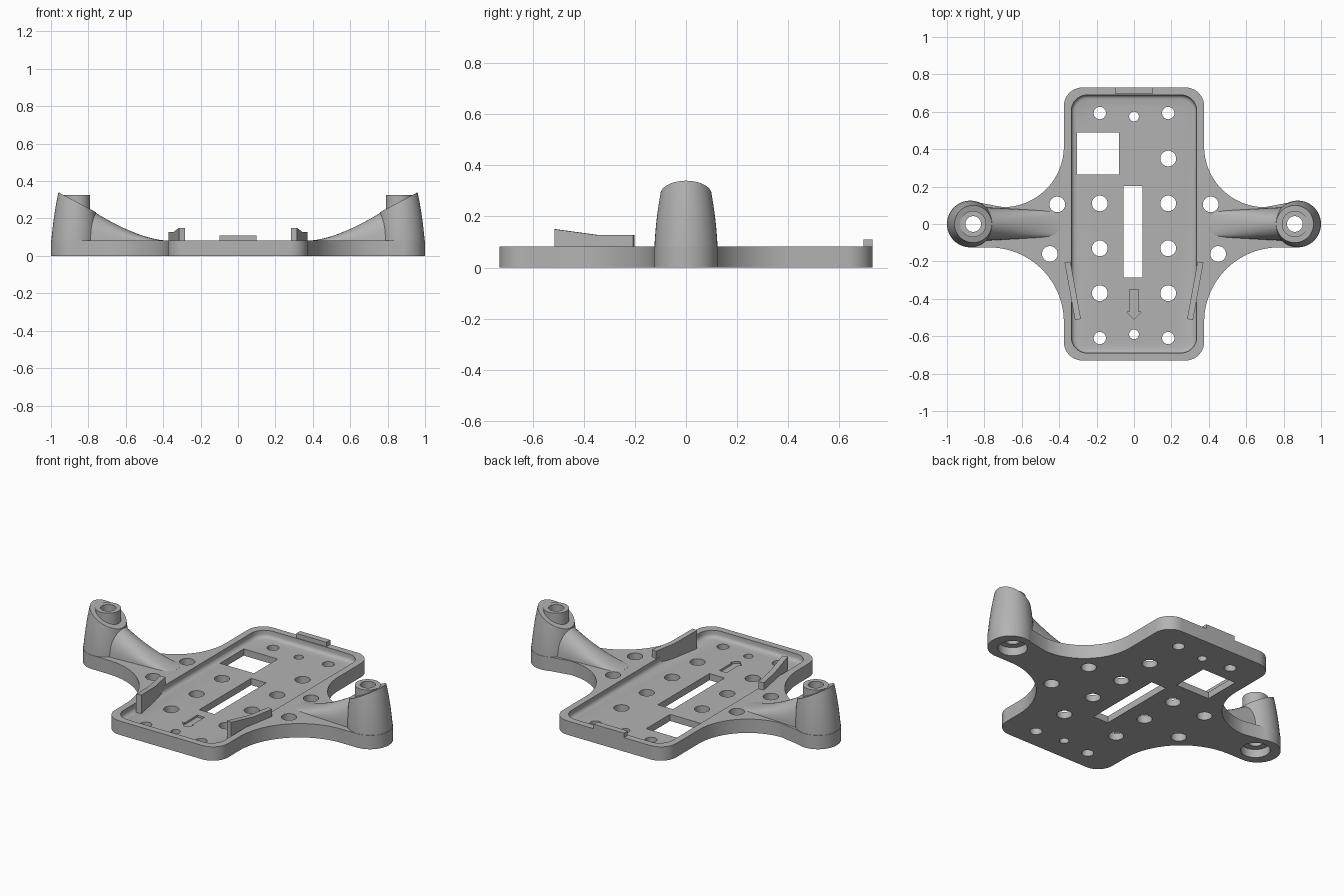
import bpy, bmesh, math

if "Cube" in bpy.data.objects:
    bpy.data.objects.remove(bpy.data.objects["Cube"], do_unlink=True)

grey = bpy.data.materials.new("plain grey")
grey.use_nodes = True
COLOUR = (0.45, 0.45, 0.45, 1)
grey.diffuse_color = COLOUR
grey.node_tree.nodes["Principled BSDF"].inputs["Base Color"].default_value = COLOUR

TOP, FLOOR = 0.083, 0.04
POST_X = 0.86


def arc(cx, cy, r, a0, a1, n=24):
    angles = [math.radians(a0 + (a1 - a0) * i / n) for i in range(n + 1)]
    return [(cx + r * math.cos(a), cy + r * math.sin(a)) for a in angles]


def circle(x, y, r):
    return arc(x, y, r, 0, 360, 40)[:-1]


def box(x0, x1, y0, y1):
    return [(x0, y0), (x1, y0), (x1, y1), (x0, y1)]


def rounded(hx, hy, r):
    x, y = hx - r, hy - r
    return (arc(x, -y, r, -90, 0, 10) + arc(x, y, r, 0, 90, 10)
            + arc(-x, y, r, 90, 180, 10) + arc(-x, -y, r, 180, 270, 10))


def loft(bm, rings):
    """Closed skin through rings of equal point count."""
    vs = [[bm.verts.new(p) for p in ring] for ring in rings]
    n = len(vs[0])
    for a, b in zip(vs, vs[1:]):
        for i in range(n):
            j = (i + 1) % n
            bm.faces.new((a[i], a[j], b[j], b[i]))
    bm.faces.new(vs[0][::-1])
    bm.faces.new(vs[-1])


def prism(bm, pts, z0, z1):
    loft(bm, [[(x, y, z) for x, y in pts] for z in (z0, z1)])


def finish(name, bm):
    bmesh.ops.recalc_face_normals(bm, faces=bm.faces[:])
    mesh = bpy.data.meshes.new(name)
    bm.to_mesh(mesh)
    bm.free()
    mesh.materials.append(grey)
    ob = bpy.data.objects.new(name, mesh)
    bpy.context.collection.objects.link(ob)
    return ob


def select(ob):
    bpy.ops.object.select_all(action='DESELECT')
    ob.select_set(True)
    bpy.context.view_layer.objects.active = ob


def cut(ob, cutter):
    mod = ob.modifiers.new("cut", 'BOOLEAN')
    mod.operation, mod.solver, mod.object = 'DIFFERENCE', 'EXACT', cutter
    select(ob)
    bpy.ops.object.modifier_apply(modifier=mod.name)


# base plate with two side arms
half = (arc(0.275, -0.63, 0.1, -90, 0, 12) + arc(0.775, -0.525, 0.4, 180, 90)
        + arc(0.875, 0, 0.125, -85, 115, 36) + arc(0.70, 0.415, 0.325, 270, 180)
        + arc(0.275, 0.63, 0.1, 0, 90, 12))
bm = bmesh.new()
prism(bm, half + [(-x, y) for x, y in reversed(half)], 0, TOP)
plate = finish("base_plate", bm)

# tray recess cutter with a rounded foot
bm = bmesh.new()
loft(bm, [[(x, y, z) for x, y in rounded(0.335 - s, 0.69 - s, 0.085 - s)]
          for s, z in ((0.02, FLOOR), (0.011, FLOOR + 0.003), (0.003, FLOOR + 0.011),
                       (0, FLOOR + 0.02), (0, 0.2))])
recess = finish("recess_cutter", bm)

# through holes, slot, window and engraved arrow
bm = bmesh.new()
holes = [(0, 0.575, 0.026), (0, -0.59, 0.026), (0.183, 0.35, 0.042)]
for s in (-1, 1):
    holes += [(s * 0.183, y, 0.042) for y in (0.11, -0.13, -0.37)]
    holes += [(s * 0.183, y, 0.033) for y in (0.593, -0.61)]
    holes += [(s * 0.41, 0.105, 0.042), (s * 0.45, -0.16, 0.042), (s * POST_X, 0, 0.042)]
for x, y, r in holes:
    prism(bm, circle(x, y, r), -0.1, 0.5)
prism(bm, box(-0.055, 0.045, -0.287, 0.203), -0.1, 0.5)
prism(bm, box(-0.305, -0.08, 0.265, 0.49), -0.1, 0.5)
arrow = [(0.024, -0.35), (0.024, -0.47), (0.04, -0.47), (0, -0.51)]
prism(bm, arrow + [(-x, y) for x, y in arrow[2::-1]], FLOOR - 0.012, 0.5)
hole_cutter = finish("hole_cutter", bm)

# screw head pockets underneath
bm = bmesh.new()
for s in (-1, 1):
    prism(bm, circle(s * POST_X, 0, 0.08), -0.1, 0.05)
pockets = finish("pocket_cutter", bm)

for cutter in (recess, pockets, hole_cutter):
    cut(plate, cutter)
parts = [plate]


def rib_height(x):
    """Crest height of the swept arm, concave down to the plate."""
    t = min(max((x - 0.39) / 0.41, 0), 1)
    return TOP + 0.172 * t ** 1.55


for s, side in ((-1, "right"), (1, "left")):
    # tapered post with a slanted top
    bm = bmesh.new()
    rings = []
    for i in range(9):
        t = i / 8
        cx, r = 0.875 - 0.015 * t, 0.124 - 0.009 * t - 0.015 * t * t
        ring = []
        for px, py in circle(cx, 0, r):
            z_top = 0.34 - 0.53 * (0.96 - px)
            ring.append((s * px, py, 0.07 + (z_top - 0.07) * t))
        rings.append(ring)
    loft(bm, rings)
    post = finish(side + "_post", bm)

    # screw sleeve standing out of the slanted top
    bm = bmesh.new()
    prism(bm, circle(s * POST_X, 0, 0.07), 0.15, 0.325)
    sleeve = finish(side + "_sleeve", bm)

    # smooth rib flowing from the post to the plate
    bm = bmesh.new()
    rings = []
    for i in range(21):
        x = 0.40 + 0.405 * i / 20
        u = i / 20
        w = 0.068 + 0.022 * u
        h = rib_height(x) - 0.07
        ring = []
        for k in range(17):
            a = math.pi * k / 16
            ring.append((s * x, w * math.cos(a), 0.07 + h * math.sin(a) ** (0.5 + 0.4 * u)))
        rings.append(ring)
    loft(bm, rings)
    rib = finish(side + "_rib", bm)

    for ob in (post, sleeve, rib):
        cut(ob, hole_cutter)
        parts.append(ob)

    # angled guide clip with a raised front end
    bm = bmesh.new()
    outer, inner = (0.371, -0.207), (0.340, -0.201)
    rings = []
    for t, z in ((0, 0.127), (0.45, 0.127), (1, 0.15)):
        dx, dy = -0.056 * t, -0.307 * t
        (ax, ay), (bx, by) = outer, inner
        rings.append([(s * (ax + dx), ay + dy, FLOOR - 0.005), (s * (bx + dx), by + dy, FLOOR - 0.005),
                      (s * (bx + dx), by + dy, z), (s * (ax + dx), ay + dy, z)])
    loft(bm, rings)
    parts.append(finish(side + "_guide_clip", bm))

# stop tab on the back rim
bm = bmesh.new()
prism(bm, box(-0.1, 0.1, 0.694, 0.73), TOP - 0.02, 0.11)
parts.append(finish("back_stop_tab", bm))

for cutter in (recess, pockets, hole_cutter):
    bpy.data.objects.remove(cutter, do_unlink=True)
for ob in parts:
    select(ob)
    bpy.ops.object.shade_smooth_by_angle(angle=math.radians(32))
